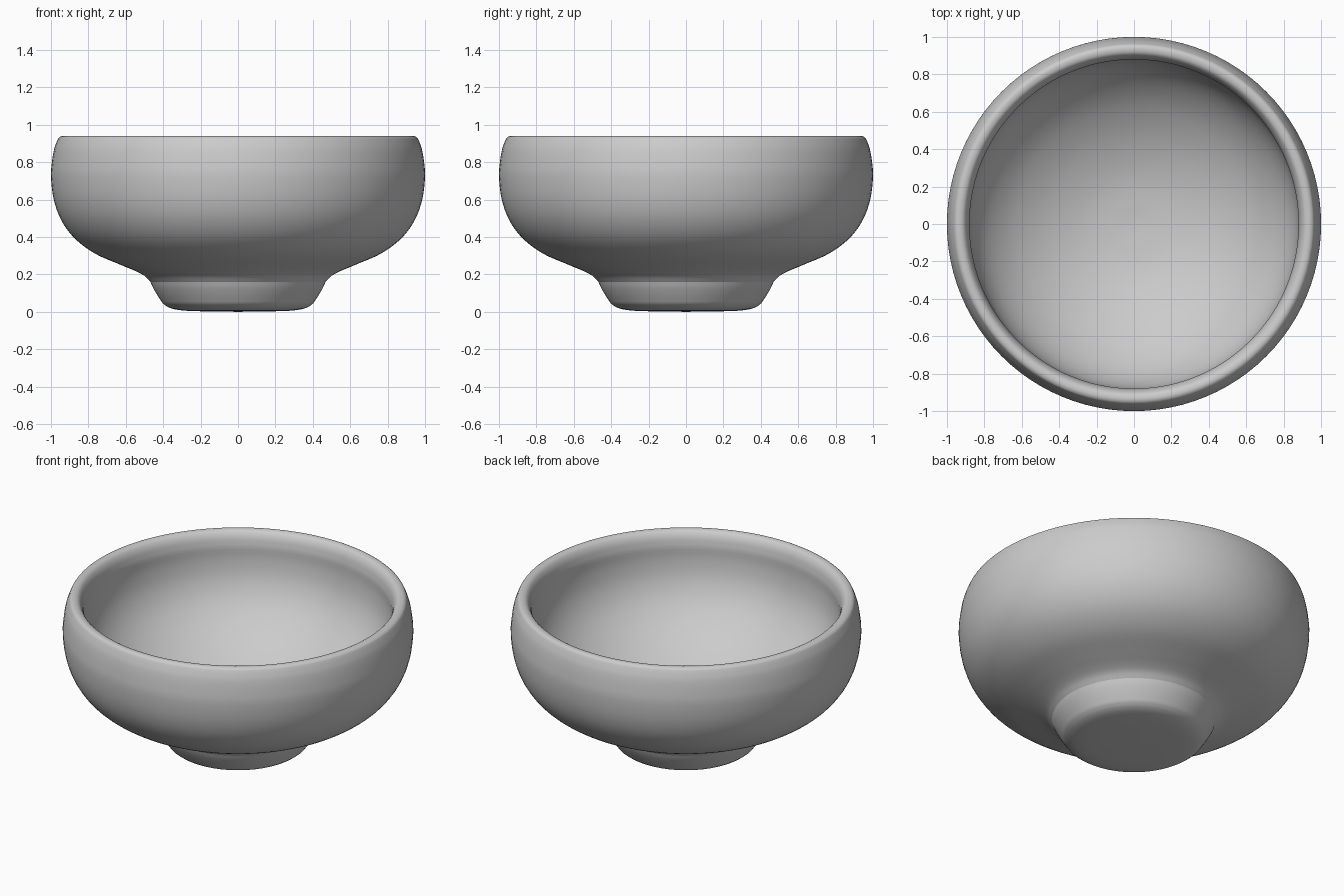
import bpy, bmesh
from math import tau, radians
from mathutils import Vector

cube = bpy.data.objects.get("Cube")
if cube:
    bpy.data.objects.remove(cube, do_unlink=True)

SEGMENTS = 96
STEPS = 4


def smooth_curve(points):
    """Catmull-Rom curve through (radius, height) points."""
    p = [Vector(q) for q in points]
    p = [2 * p[0] - p[1]] + p + [2 * p[-1] - p[-2]]
    out = []
    for a, b, c, d in zip(p, p[1:], p[2:], p[3:]):
        for i in range(STEPS):
            t = i / STEPS
            out.append(0.5 * (2 * b + (c - a) * t + (2 * a - 5 * b + 4 * c - d) * t**2
                              + (3 * b - a - 3 * c + d) * t**3))
    return out + [p[-2]]


def lathe(name, profile, material):
    bm = bmesh.new()
    verts = [bm.verts.new((r, 0, z)) for r, z in profile]
    edges = [bm.edges.new(pair) for pair in zip(verts, verts[1:])]
    bmesh.ops.spin(bm, geom=verts + edges, cent=(0, 0, 0), axis=(0, 0, 1),
                   angle=tau, steps=SEGMENTS, use_merge=True)
    bmesh.ops.remove_doubles(bm, verts=bm.verts, dist=0.0001)
    bmesh.ops.recalc_face_normals(bm, faces=bm.faces)
    mesh = bpy.data.meshes.new(name)
    bm.to_mesh(mesh)
    bm.free()
    obj = bpy.data.objects.new(name, mesh)
    bpy.context.collection.objects.link(obj)
    mesh.materials.append(material)
    bpy.ops.object.select_all(action="DESELECT")
    obj.select_set(True)
    bpy.context.view_layer.objects.active = obj
    bpy.ops.object.shade_smooth_by_angle(angle=radians(20))
    return obj


# Plain grey ceramic
grey = bpy.data.materials.new("grey_ceramic")
grey.use_nodes = True
colour = (0.6, 0.6, 0.6, 1)
grey.diffuse_color = colour
grey.node_tree.nodes["Principled BSDF"].inputs["Base Color"].default_value = colour

# Slightly domed underside
base = smooth_curve([(0, 0), (0.24, 0.004), (0.33, 0.012), (0.375, 0.026), (0.402, 0.045)])
# Flared foot, creased at both ends
foot = smooth_curve([(0.402, 0.045), (0.432, 0.09), (0.455, 0.13), (0.468, 0.16)])
# Outer wall
outside = smooth_curve([(0.468, 0.16), (0.5, 0.192), (0.55, 0.219), (0.632, 0.253),
                        (0.766, 0.312), (0.873, 0.392), (0.945, 0.49), (0.985, 0.6),
                        (1, 0.72), (0.995, 0.8), (0.983, 0.87), (0.967, 0.915)])
# Rounded rim
rim = smooth_curve([(0.967, 0.915), (0.957, 0.932), (0.937, 0.94), (0.91, 0.932),
                    (0.89, 0.9), (0.88, 0.85)])
# Deep rounded hollow
inside = smooth_curve([(0.88, 0.85), (0.88, 0.76), (0.862, 0.655), (0.815, 0.55),
                       (0.735, 0.45), (0.62, 0.354), (0.45, 0.26), (0.24, 0.193),
                       (0, 0.17)])

lathe("bowl", base + foot[1:] + outside[1:] + rim[1:] + inside[1:], grey)
